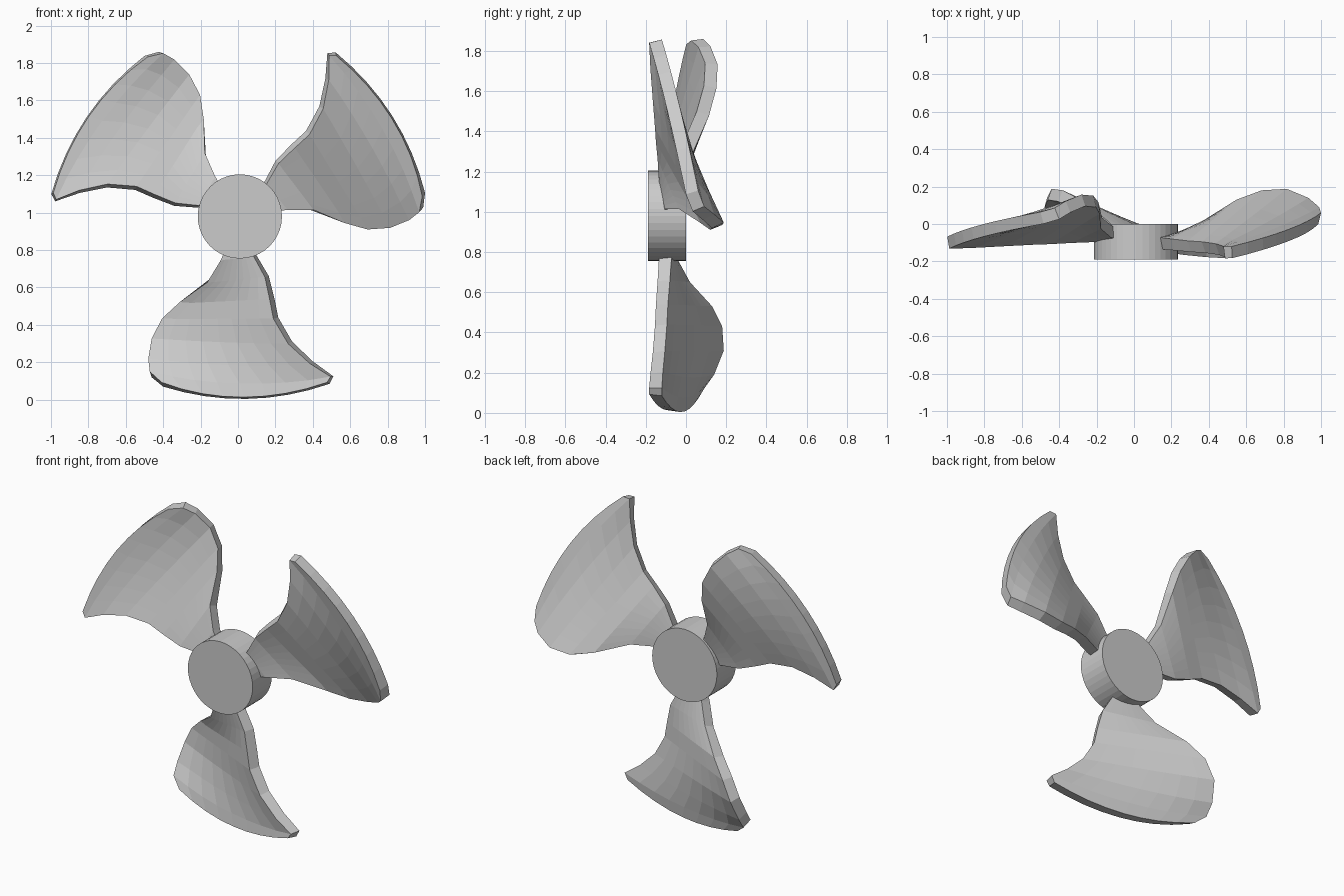
import bpy
import math

if "Cube" in bpy.data.objects:
    bpy.data.objects.remove(bpy.data.objects["Cube"])

CX, CZ = 0.01, 0.98          # rotor centre in the front view
COLS = 8

# Blade stations from root to tip: left edge (x, z, y), right edge (x, z, y), sag
STATIONS = [
    ((-0.05, 0.82, -0.05), (0.06, 0.82, -0.07), 0.0),
    ((-0.08, 0.76, -0.04), (0.10, 0.77, -0.072), 0.0),
    ((-0.145, 0.65, 0.02), (0.165, 0.66, -0.08), 0.0),
    ((-0.285, 0.53, 0.13), (0.195, 0.54, -0.09), 0.0),
    ((-0.38, 0.43, 0.18), (0.215, 0.44, -0.095), 0.0),
    ((-0.44, 0.31, 0.188), (0.29, 0.31, -0.105), 0.005),
    ((-0.465, 0.19, 0.14), (0.40, 0.205, -0.115), 0.02),
    ((-0.462, 0.12, 0.09), (0.51, 0.125, -0.12), 0.045),
    ((-0.40, 0.07, 0.06), (0.49, 0.085, -0.12), 0.073),
]


def make_blade(name, degrees, pitch=1.0, shift=0.0):
    a = math.radians(degrees)
    ca, sa = math.cos(a), math.sin(a)
    verts, faces = [], []
    for left, right, sag in STATIONS:
        for j in range(COLS + 1):
            t = j / COLS
            x, z, y = (l + (r - l) * t for l, r in zip(left, right))
            z -= sag * 4 * t * (1 - t)
            dx, dz = x - CX, z - CZ
            verts.append((CX + dx * ca - dz * sa, y * pitch + shift,
                          CZ + dx * sa + dz * ca))
    n = COLS + 1
    for i in range(len(STATIONS) - 1):
        for j in range(COLS):
            k = i * n + j
            faces.append((k, k + 1, k + n + 1, k + n))
    mesh = bpy.data.meshes.new(name)
    mesh.from_pydata(verts, [], faces)
    obj = bpy.data.objects.new(name, mesh)
    bpy.context.collection.objects.link(obj)
    # the sheet is the rear surface; thickness grows toward the front
    solid = obj.modifiers.new("thickness", 'SOLIDIFY')
    solid.thickness = 0.065
    solid.offset = -1
    return obj


# Three twisted blades, the left one slightly flatter
make_blade("lower_blade", 0)
make_blade("right_blade", 121.5)
make_blade("left_blade", -125, pitch=0.73, shift=0.02)

# Hub disc
bpy.ops.mesh.primitive_cylinder_add(vertices=40, radius=0.225, depth=0.19,
                                    location=(CX, -0.095, CZ),
                                    rotation=(math.pi / 2, 0, 0))
bpy.context.object.name = "hub"
